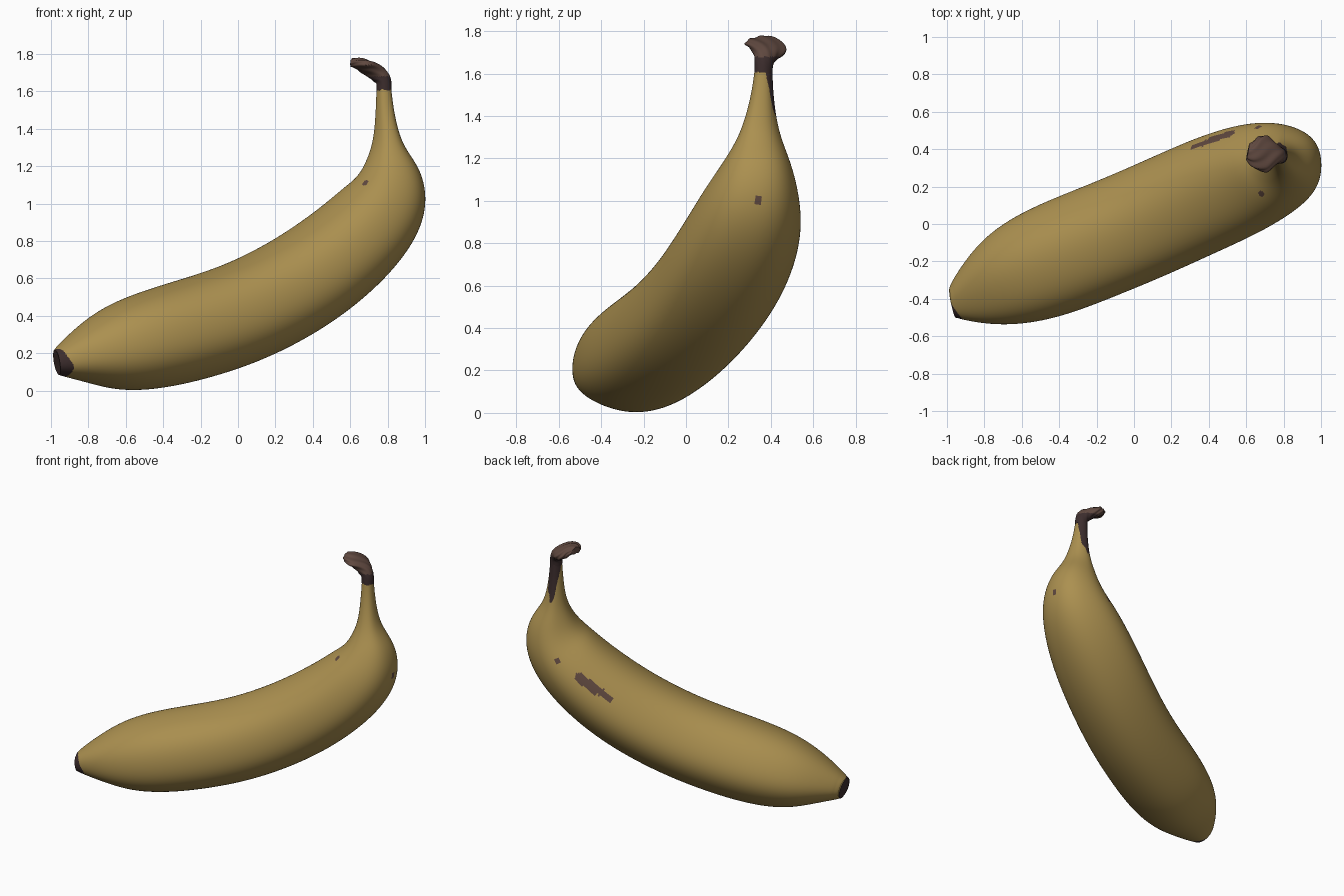
import bpy, math
from mathutils import Vector

if "Cube" in bpy.data.objects:
    bpy.data.objects.remove(bpy.data.objects["Cube"])


def material(name, rgb):
    m = bpy.data.materials.new(name)
    m.diffuse_color = (*rgb, 1)
    m.use_nodes = True
    m.node_tree.nodes["Principled BSDF"].inputs["Base Color"].default_value = m.diffuse_color
    return m


MATS = [material("banana yellow", (0.41, 0.28, 0.08)),
        material("bruise brown", (0.115, 0.065, 0.05)),
        material("dark brown", (0.045, 0.026, 0.026))]

BEND_NORMAL = Vector((-0.41, 0.91, 0.0))


def spline(stations, sub):
    """Catmull-Rom through stations of (x, y, z, side radius, up radius)."""
    p = [stations[0]] + stations + [stations[-1]]
    out = []
    for i in range(1, len(p) - 2):
        for k in range(sub):
            t = k / sub
            out.append([0.5 * (2 * b + (c - a) * t + (2 * a - 5 * b + 4 * c - d) * t * t
                               + (3 * b - a - 3 * c + d) * t ** 3)
                        for a, b, c, d in zip(*p[i - 1:i + 3])])
    out.append(list(stations[-1]))
    return out


def relax(rows, reach):
    """Moving average that narrows towards both ends."""
    out = []
    for i in range(len(rows)):
        w = min(reach, i, len(rows) - 1 - i)
        part = rows[i - w:i + w + 1]
        out.append([sum(c) / len(part) for c in zip(*part)])
    return out


def sweep(name, stations, sub, sides, bump, reach):
    """Skin elliptical rings along a path; bump(s, angle) scales the radius."""
    path = spline(stations, sub)
    for _ in range(2):
        path = relax(path, reach)
    pos = [Vector(q[:3]) for q in path]
    n = len(path)
    tangents = [(pos[min(i + 1, n - 1)] - pos[max(i - 1, 0)]).normalized() for i in range(n)]
    tangents = [Vector(t).normalized() for t in relax(tangents, reach * 2)]
    verts, faces = [], []
    for i, q in enumerate(path):
        t = tangents[i]
        side = (BEND_NORMAL - t * BEND_NORMAL.dot(t)).normalized()
        up = t.cross(side)
        for j in range(sides):
            a = 2 * math.pi * j / sides
            k = bump(i / (n - 1), a)
            verts.append(pos[i] + side * (q[3] * k * math.cos(a)) + up * (q[4] * k * math.sin(a)))
    for i in range(n - 1):
        for j in range(sides):
            b, c = i * sides, (j + 1) % sides
            faces.append((b + j, b + c, b + sides + c, b + sides + j))
    # close both ends
    faces.append(tuple(range(sides - 1, -1, -1)))
    faces.append(tuple(range((n - 1) * sides, n * sides)))
    me = bpy.data.meshes.new(name)
    me.from_pydata(verts, [], faces)
    for m in MATS:
        me.materials.append(m)
    ob = bpy.data.objects.new(name, me)
    bpy.context.collection.objects.link(ob)
    bpy.ops.object.select_all(action='DESELECT')
    ob.select_set(True)
    bpy.context.view_layer.objects.active = ob
    bpy.ops.object.shade_smooth_by_angle(angle=math.radians(50))
    return ob


# Peel: from blossom end, along the curve, up into the neck
TIP = (-0.968, -0.420, 0.152)
peel = sweep("banana_peel", [
    (*TIP, 0.082, 0.068),
    (-0.938, -0.412, 0.158, 0.108, 0.086),
    (-0.820, -0.365, 0.189, 0.190, 0.150),
    (-0.660, -0.290, 0.224, 0.264, 0.226),
    (-0.450, -0.202, 0.273, 0.300, 0.264),
    (-0.200, -0.102, 0.340, 0.303, 0.273),
    (0.050, 0.001, 0.426, 0.303, 0.272),
    (0.300, 0.114, 0.554, 0.302, 0.269),
    (0.515, 0.207, 0.703, 0.297, 0.261),
    (0.695, 0.279, 0.868, 0.270, 0.245),
    (0.800, 0.318, 1.022, 0.223, 0.219),
    (0.816, 0.338, 1.155, 0.170, 0.168),
    (0.805, 0.346, 1.250, 0.126, 0.112),
    (0.796, 0.351, 1.350, 0.086, 0.068),
    (0.785, 0.360, 1.500, 0.053, 0.047),
    (0.780, 0.366, 1.625, 0.042, 0.038)], 22, 128,
    lambda s, a: 1 + 0.012 * math.cos(5 * a + 0.6), 10)

# Stem end: rough, bent over and flared where it was torn from the bunch
stem = sweep("stem_end", [
    (0.781, 0.365, 1.605, 0.043, 0.040),
    (0.777, 0.368, 1.655, 0.046, 0.040),
    (0.752, 0.374, 1.690, 0.060, 0.044),
    (0.705, 0.380, 1.722, 0.098, 0.036),
    (0.650, 0.378, 1.746, 0.080, 0.032),
    (0.608, 0.385, 1.752, 0.040, 0.022)], 8, 48,
    lambda s, a: 1 + s * (0.09 * math.sin(3 * a + 7 * s) + 0.08 * math.sin(7 * a + 19 * s)), 1)
for f in stem.data.polygons:
    f.material_index = 1 if f.center.z > 1.68 else 2

# Colour rules on the peel: dried blossom end and the brown strip down the neck
polys = peel.data.polygons
tip_axis = Vector((0.89, 0.37, 0.26))
tip = Vector(TIP)
for f in polys:
    c = f.center
    rel = c - tip
    if c.x < -0.8:
        edge = 0.014 - 0.22 * rel.y - 0.14 * rel.z + 0.004 * math.sin(60 * c.z)
        if rel.dot(tip_axis) < edge:
            f.material_index = 2
    elif c.z > 1.3:
        back = max(0.0, f.normal.dot(Vector((-0.1, 0.99, 0))))
        limit = 1.615 - 0.27 * back ** 1.9 + 0.012 * math.sin(90 * c.x + 40 * c.z)
        if c.z > limit:
            f.material_index = 2

# Bruises: (point, radius), snapped to the nearest patch of peel
BRUISES = [((0.67, 0.155, 1.125), 0.019), ((1.01, 0.338, 1.012), 0.020),
           ((1.01, 0.338, 0.995), 0.020), ((0.66, 0.54, 0.995), 0.020),
           ((0.505, 0.49, 0.91), 0.030), ((0.48, 0.485, 0.885), 0.037),
           ((0.445, 0.475, 0.86), 0.037), ((0.41, 0.465, 0.835), 0.037),
           ((0.37, 0.450, 0.815), 0.028), ((0.33, 0.440, 0.795), 0.022),
           ((0.30, 0.43, 0.778), 0.020)]
for point, radius in BRUISES:
    p = Vector(point)
    hit = min(polys, key=lambda f: (f.center - p).length_squared).center.copy()
    for f in polys:
        if (f.center - hit).length < radius:
            f.material_index = 1
